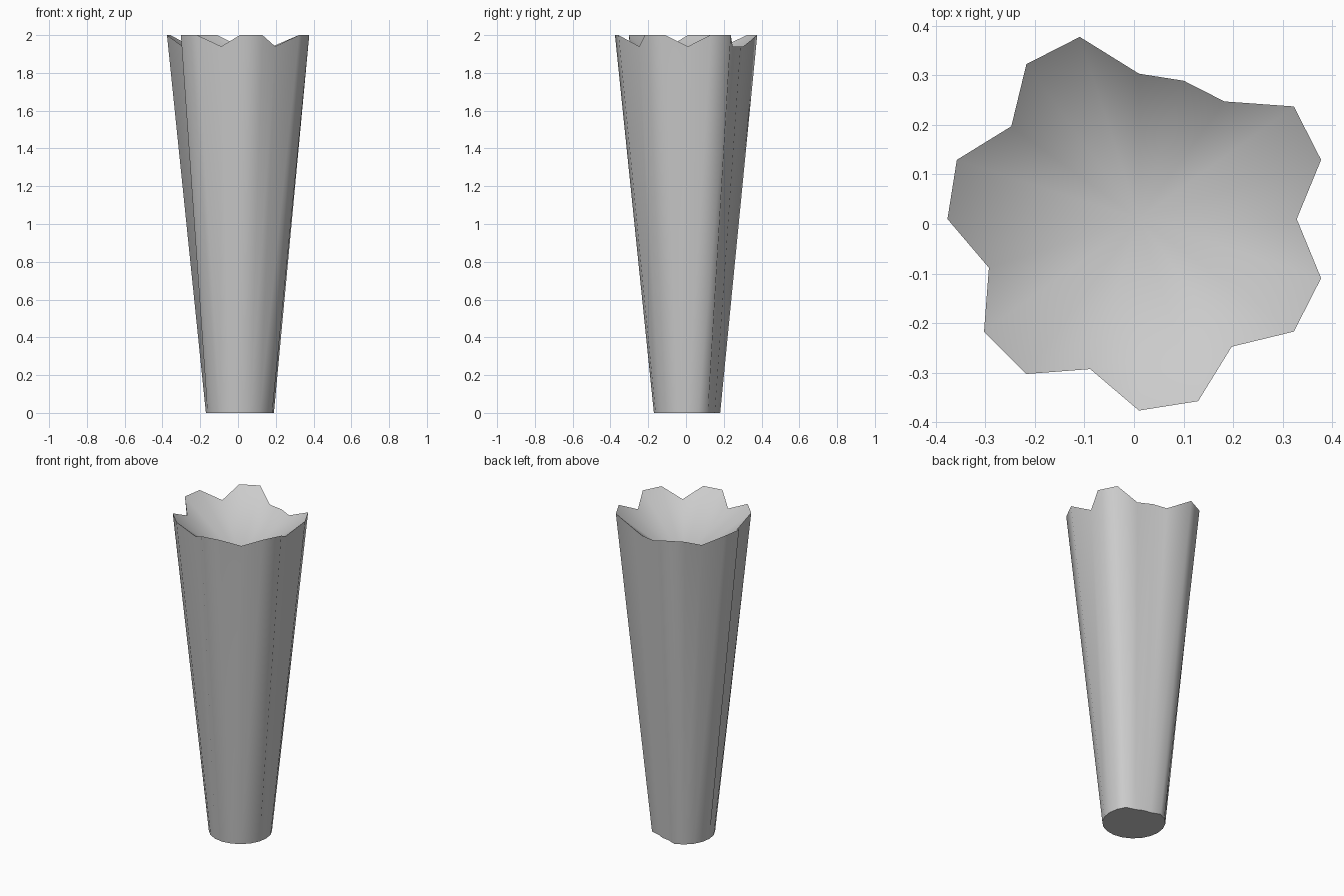
import bpy, bmesh, math

if "Cube" in bpy.data.objects:
    bpy.data.objects.remove(bpy.data.objects["Cube"])

# Rim pattern around the axis: t = tall lobe, v = notch, w = worn-down lobe
PATTERN = "vttwwwttvttvttvttvtt"
TOP = {"t": (0.386, 2.0), "v": (0.318, 1.94), "w": (0.293, 1.94)}
BASE = {"t": 0.18, "v": 0.18, "w": 0.15}
CX, CY = 0.01, 0.01          # axis of the stem
BOWL_Z = 1.70                # lowest point of the hollow top
N = len(PATTERN)


def point(i, r, z):
    a = 2 * math.pi * i / N
    return (CX + r * math.cos(a), CY + r * math.sin(a), z)


bm = bmesh.new()
base = [bm.verts.new(point(i, BASE[c], 0)) for i, c in enumerate(PATTERN)]
rim = [bm.verts.new(point(i, *TOP[c])) for i, c in enumerate(PATTERN)]
centre = bm.verts.new((CX, CY, BOWL_Z))

# Flared fluted wall and shallow funnel inside the rim
for i in range(N):
    j = (i + 1) % N
    for tri in ((base[i], base[j], rim[j]), (base[i], rim[j], rim[i]),
                (rim[i], rim[j], centre)):
        bm.faces.new(tri).smooth = True

# Flat underside
bm.faces.new(base[::-1])

# Crisp rim and base edges
for ring in (base, rim):
    for i in range(N):
        bm.edges.get((ring[i], ring[(i + 1) % N])).smooth = False

bmesh.ops.recalc_face_normals(bm, faces=bm.faces)
mesh = bpy.data.meshes.new("fluted_cup")
bm.to_mesh(mesh)
bm.free()
bpy.context.collection.objects.link(bpy.data.objects.new("fluted_cup", mesh))
